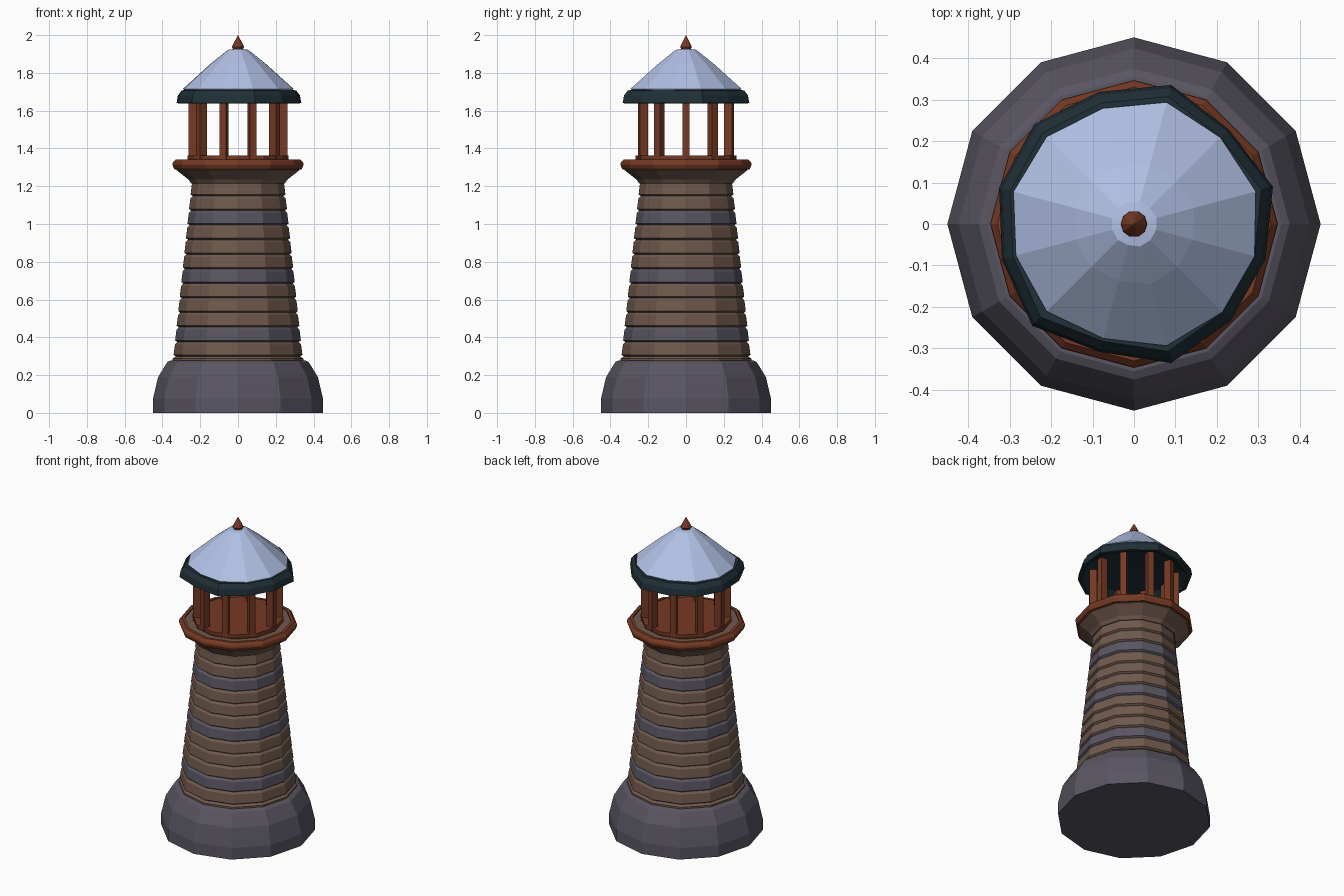
import bpy, bmesh
from math import sin, cos, pi, radians
from mathutils import Matrix

cube = bpy.data.objects.get("Cube")
if cube:
    bpy.data.objects.remove(cube, do_unlink=True)


def material(name, rgb):
    m = bpy.data.materials.new(name)
    m.use_nodes = True
    m.diffuse_color = (*rgb, 1)
    m.node_tree.nodes["Principled BSDF"].inputs["Base Color"].default_value = (*rgb, 1)
    return m


brown = material("brown brick", (0.16, 0.10, 0.074))
grey = material("grey stone", (0.10, 0.092, 0.122))
blue = material("pale blue roof", (0.44, 0.53, 0.78))
teal = material("dark teal trim", (0.014, 0.029, 0.038))
wood = material("red wood", (0.18, 0.042, 0.018))


def finish(bm, name, mats):
    bmesh.ops.recalc_face_normals(bm, faces=bm.faces[:])
    mesh = bpy.data.meshes.new(name)
    bm.to_mesh(mesh)
    bm.free()
    for m in mats:
        mesh.materials.append(m)
    ob = bpy.data.objects.new(name, mesh)
    bpy.context.collection.objects.link(ob)
    return ob


def lathe(name, profile, mats, sides=12, phase=0.0, spread=None, rule=None, ring=False):
    """Spin (radius, height) points; radius 0 makes a pole, ring joins last to first."""
    bm = bmesh.new()
    rows = []
    for r, z in profile:
        if r == 0:
            rows.append([bm.verts.new((0, 0, z))] * sides)
            continue
        row = []
        for i in range(sides):
            a = phase + 2 * pi * i / sides
            k = r * (spread[i] if spread else 1)
            row.append(bm.verts.new((k * cos(a), k * sin(a), z)))
        rows.append(row)
    if ring:
        rows.append(rows[0])
    for low, high in zip(rows, rows[1:]):
        for i in range(sides):
            j = (i + 1) % sides
            corners = list(dict.fromkeys((low[i], low[j], high[j], high[i])))
            face = bm.faces.new(corners)
            if rule:
                face.material_index = rule(face.calc_center_median().z)
    return finish(bm, name, mats)


# Stone foot
lathe("stone_base", [(0, 0), (0.45, 0), (0.45, 0.075), (0.423, 0.19),
                     (0.375, 0.268), (0.355, 0.278), (0, 0.278)], [grey])

# Tapered tower of overlapping courses, every fourth one grey
COURSES, BOTTOM, STEP = 12, 0.298, 0.0772


def tower_radius(z):
    return 0.336 - 0.098 * (z - BOTTOM) / (COURSES * STEP)


def course_material(z):
    return 1 if int((z - BOTTOM) / STEP) % 4 == 1 else 0


tower = [(0, 0.27), (0.346, 0.27), (0.346, 0.288), (0.332, 0.297)]
for n in range(COURSES):
    z0 = BOTTOM + n * STEP
    z1 = z0 + STEP
    tower += [(tower_radius(z0) - 0.006, z0 + 0.001),
              (tower_radius(z0) + 0.005, z0 + 0.009),
              (tower_radius(z1) + 0.006, z1 - 0.012),
              (tower_radius(z1) - 0.004, z1 - 0.001)]
tower.append((0, BOTTOM + COURSES * STEP))
lathe("tower_courses", tower, [brown, grey], rule=course_material)

# Flared gallery with a wooden edge
lathe("gallery_flare", [(0, 1.215), (0.248, 1.215), (0.262, 1.235), (0.325, 1.285),
                        (0.325, 1.333), (0, 1.333)], [brown])
lathe("gallery_rim", [(0.315, 1.288), (0.337, 1.29), (0.347, 1.312), (0.345, 1.325),
                      (0.33, 1.342), (0.312, 1.342)], [wood], ring=True)

# Lantern floor and posts
lathe("lantern_floor", [(0, 1.33), (0.262, 1.33), (0.268, 1.348), (0.268, 1.362),
                        (0, 1.362)], [wood])
bm = bmesh.new()
POSTS = 10
for i in range(POSTS):
    place = (Matrix.Rotation(2 * pi * i / POSTS, 4, "Z")
             @ Matrix.Translation((0.24, 0, 1.505))
             @ Matrix.Diagonal((0.044, 0.038, 0.33, 1)))
    bmesh.ops.create_cube(bm, size=1, matrix=place)
finish(bm, "lantern_posts", [wood])

# Uneven eaves ring, hollow underneath
eaves = [1.0, 0.93, 1.0, 0.95, 0.98, 0.97, 0.95, 1.0, 0.92, 1.0, 0.95, 0.945]
lathe("roof_eaves", [(0, 1.70), (0.27, 1.675), (0.325, 1.638), (0.347, 1.64),
                     (0.34, 1.68), (0.318, 1.708), (0, 1.712)],
      [teal], phase=radians(15), spread=eaves)

# Bell-shaped roof
tilt = [1.0, 0.97, 1.0, 0.95, 0.98, 0.99, 0.97, 0.98, 0.94, 1.0, 0.99, 0.99]
lathe("roof", [(0, 1.704), (0.295, 1.704), (0.304, 1.716), (0.15, 1.85),
               (0.056, 1.922), (0, 1.93)],
      [blue], phase=radians(15), spread=tilt)

# Pointed finial
lathe("finial", [(0, 1.92), (0.024, 1.92), (0.032, 1.938), (0.027, 1.95), (0, 2.0)],
      [wood], sides=10)
